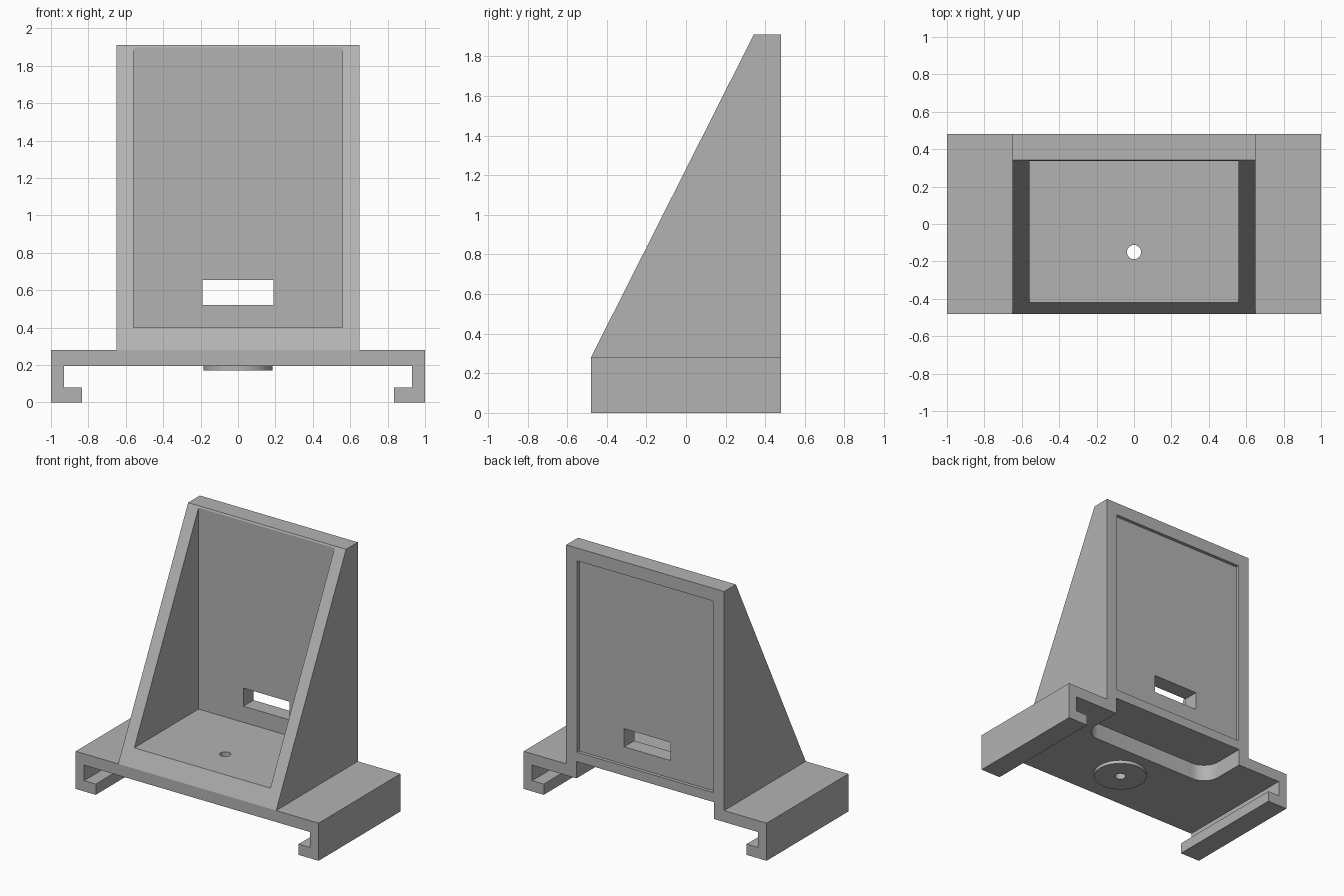
import bpy, bmesh, math
from mathutils import Vector

cube = bpy.data.objects.get("Cube")
if cube:
    bpy.data.objects.remove(cube, do_unlink=True)

grey = bpy.data.materials.new("plain grey")
grey.use_nodes = True
colour = (0.45, 0.45, 0.45, 1)
grey.diffuse_color = colour
grey.node_tree.nodes["Principled BSDF"].inputs["Base Color"].default_value = colour


def prism(name, points, push):
    """Extrude a closed outline of 3D points along a vector."""
    bm = bmesh.new()
    face = bm.faces.new([bm.verts.new(p) for p in points])
    out = bmesh.ops.extrude_face_region(bm, geom=[face])
    moved = [g for g in out["geom"] if isinstance(g, bmesh.types.BMVert)]
    bmesh.ops.translate(bm, verts=moved, vec=Vector(push))
    bmesh.ops.recalc_face_normals(bm, faces=bm.faces)
    mesh = bpy.data.meshes.new(name)
    bm.to_mesh(mesh)
    bm.free()
    mesh.materials.append(grey)
    obj = bpy.data.objects.new(name, mesh)
    bpy.context.collection.objects.link(obj)
    return obj


def box(name, x, y0, y1, z0, z1):
    outline = [(-x, y0, z0), (x, y0, z0), (x, y1, z0), (-x, y1, z0)]
    return prism(name, outline, (0, 0, z1 - z0))


def disc(name, r, y, z0, z1, n=64):
    ring = [(r * math.cos(i * math.tau / n), y + r * math.sin(i * math.tau / n), z0)
            for i in range(n)]
    return prism(name, ring, (0, 0, z1 - z0))


def combine(target, tool, operation):
    mod = target.modifiers.new(tool.name, "BOOLEAN")
    mod.operation, mod.object, mod.solver = operation, tool, "EXACT"
    bpy.context.view_layer.objects.active = target
    bpy.ops.object.modifier_apply(modifier=mod.name)
    bpy.data.objects.remove(tool, do_unlink=True)


FRONT, BACK = -0.48, 0.48

# Base: channel with inward hooked rails
half = [(1, 0.28), (1, 0), (0.835, 0), (0.835, 0.08), (0.93, 0.08), (0.93, 0.195)]
outline = half + [(-x, z) for x, z in reversed(half)]
stand = prism("bracket_stand", [(x, FRONT, z) for x, z in outline], (0, BACK - FRONT, 0))

# Upright wedge body
side = [(FRONT, 0.24), (BACK, 0.24), (BACK, 1.91), (0.342, 1.91), (FRONT, 0.28)]
body = prism("wedge_body", [(-0.65, y, z) for y, z in side], (1.3, 0, 0))
combine(stand, body, "UNION")

# Round boss under the floor
combine(stand, disc("round_boss", 0.185, -0.15, 0.17, 0.23), "UNION")

# Open front cavity, back panel recess, cable window and screw hole
combine(stand, box("cavity", 0.56, -0.8, 0.336, 0.4, 2.2), "DIFFERENCE")
combine(stand, box("panel_recess", 0.56, BACK - 0.025, 0.7, 0.39, 1.815), "DIFFERENCE")
combine(stand, box("window", 0.19, 0.2, 0.8, 0.52, 0.655), "DIFFERENCE")
combine(stand, disc("screw_hole", 0.038, -0.15, 0.05, 0.6, 32), "DIFFERENCE")

# Rounded pocket under the back edge
r, px, py = 0.13, 0.565, 0.12
arc = [(px - r + r * math.cos(a), py + r - r * math.sin(a))
       for a in (i * math.pi / 24 for i in range(13))]
right = [(px, 0.7)] + arc
pocket = right + [(-x, y) for x, y in reversed(right)]
combine(stand, prism("pocket", [(x, y, 0.1) for x, y in pocket], (0, 0, 0.22)), "DIFFERENCE")

# Smooth the round parts, keep edges sharp
bpy.ops.object.select_all(action="DESELECT")
stand.select_set(True)
bpy.context.view_layer.objects.active = stand
bpy.ops.object.shade_smooth_by_angle(angle=math.radians(20))
